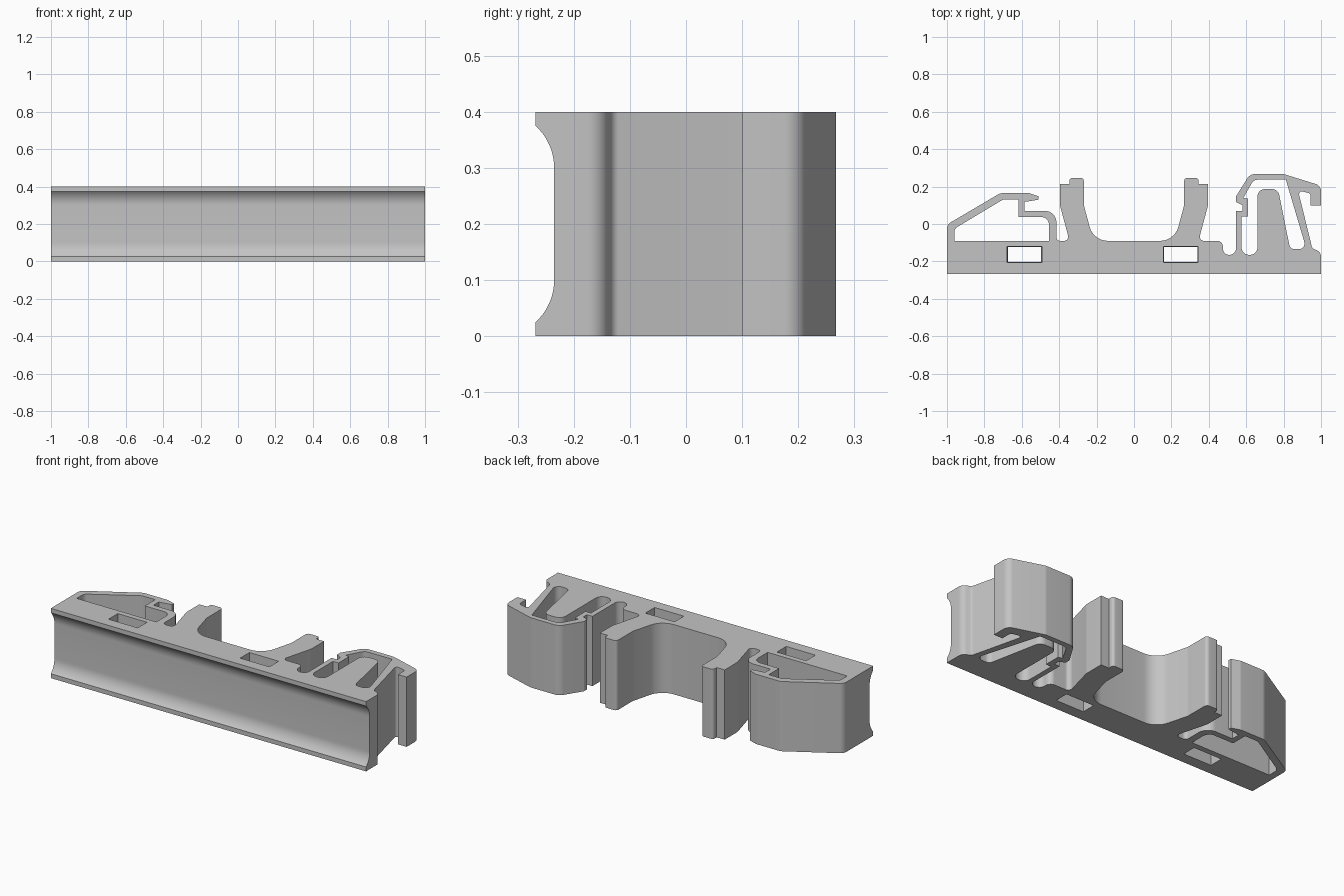
import bpy
import bmesh
from math import tan
from mathutils import Vector

HEIGHT = 0.4

if "Cube" in bpy.data.objects:
    bpy.data.objects.remove(bpy.data.objects["Cube"], do_unlink=True)

plastic = bpy.data.materials.new("grey plastic")
plastic.use_nodes = True
grey = (0.55, 0.55, 0.55, 1)
plastic.diffuse_color = grey
plastic.node_tree.nodes["Principled BSDF"].inputs["Base Color"].default_value = grey


def rounded(corners, steps=7):
    """Turn (x, y[, radius]) corners into a loop with filleted corners."""
    loop = []
    count = len(corners)
    for i, corner in enumerate(corners):
        point = Vector(corner[:2])
        if len(corner) < 3:
            loop.append(point)
            continue
        before = Vector(corners[i - 1][:2]) - point
        after = Vector(corners[(i + 1) % count][:2]) - point
        half = before.angle(after) / 2
        reach = min(corner[2] / tan(half), before.length * 0.49, after.length * 0.49)
        radius = reach * tan(half)
        before.normalize()
        after.normalize()
        centre = point + (before + after).normalized() * (reach ** 2 + radius ** 2) ** 0.5
        start = point + before * reach - centre
        end = point + after * reach - centre
        for k in range(steps + 1):
            spoke = start.lerp(end, k / steps).normalized()
            loop.append(centre + spoke * radius)
    return loop


def add_prism(name, loop, low, high, to_world, taper=1.0):
    """Extrude a closed loop between two levels; taper scales the low end."""
    middle = sum(loop, Vector((0, 0))) / len(loop)
    bm = bmesh.new()
    bottom = [bm.verts.new(to_world(middle + (p - middle) * taper, low)) for p in loop]
    top = [bm.verts.new(to_world(p, high)) for p in loop]
    bm.faces.new(bottom[::-1])
    bm.faces.new(top)
    for i in range(len(loop)):
        j = (i + 1) % len(loop)
        bm.faces.new((bottom[i], bottom[j], top[j], top[i]))
    bmesh.ops.recalc_face_normals(bm, faces=bm.faces)
    mesh = bpy.data.meshes.new(name)
    bm.to_mesh(mesh)
    bm.free()
    mesh.materials.append(plastic)
    obj = bpy.data.objects.new(name, mesh)
    bpy.context.collection.objects.link(obj)
    return obj


def upright(p, level):
    return Vector((p.x, p.y, level))


def sideways(p, level):
    return Vector((level, p.x, p.y))


# Outline sections, running round the part from the front edge
front_edge = [(-1, -0.268), (1, -0.268)]
spring_clip = [
    (1, -0.15, 0.04), (0.953, -0.13, 0.02), (0.877, 0.18, 0.015),
    (0.945, 0.163, 0.02), (0.945, 0.1), (1, 0.1), (1, 0.205, 0.04),
    (0.8, 0.267, 0.04), (0.62, 0.267, 0.05), (0.545, 0.147), (0.545, 0.118),
    (0.58, 0.1), (0.58, 0.07), (0.545, 0.07),
    (0.545, -0.165, 0.034), (0.475, -0.165, 0.034), (0.475, -0.09, 0.03),
]
post = [
    (0.345, -0.09, 0.022), (0.396, 0.1, 0.06), (0.396, 0.215), (0.345, 0.215),
    (0.345, 0.247, 0.018), (0.268, 0.247, 0.018), (0.268, 0.1, 0.06),
    (0.217, -0.09, 0.1),
]
mirrored_post = [(-x, *rest) for x, *rest in reversed(post)]
latch_arm = [
    (-0.415, -0.09, 0.02), (-0.415, 0.07, 0.06), (-0.585, 0.07), (-0.585, 0.118),
    (-0.51, 0.13), (-0.51, 0.148), (-0.56, 0.165, 0.03), (-0.715, 0.165, 0.05),
    (-1, -0.003, 0.04),
]
outline = rounded(front_edge + spring_clip + post + mirrored_post + latch_arm)
body = add_prism("clip_body", outline, 0, HEIGHT, upright)

# Enclosed pockets behind the latch arm and around the spring tongue
latch_pocket = [
    (-0.96, -0.09), (-0.455, -0.09), (-0.455, 0.037, 0.04), (-0.617, 0.037),
    (-0.617, 0.131), (-0.7, 0.131, 0.04), (-0.96, -0.025, 0.03),
]
spring_pocket = [
    (0.575, -0.165, 0.04), (0.66, -0.165, 0.04), (0.66, 0.187, 0.04),
    (0.77, 0.187, 0.04), (0.835, -0.135, 0.03), (0.922, -0.135, 0.03),
    (0.812, 0.237), (0.64, 0.237, 0.04), (0.585, 0.14), (0.61, 0.135),
    (0.61, 0.04), (0.575, 0.04),
]
cutters = [
    add_prism("latch_pocket_cutter", rounded(latch_pocket), -0.1, 0.5, upright),
    add_prism("spring_pocket_cutter", rounded(spring_pocket), -0.1, 0.5, upright),
]

# Two rectangular slots through the base
for x in (-0.585, 0.25):
    slot = [Vector((x + sx * 0.093, -0.163 + sy * 0.042))
            for sx, sy in ((-1, -1), (1, -1), (1, 1), (-1, 1))]
    cutters.append(add_prism("slot_cutter", slot, -0.01, HEIGHT + 0.01, upright, 0.95))

# Shallow groove with curved flanks along the front
radius = 0.102
flank = []
for k in range(9):
    rise = 0.08 * k / 8
    flank.append((-0.235 - radius + (radius ** 2 - rise ** 2) ** 0.5, 0.3 + rise))
flank.append((-0.4, flank[-1][1]))
groove = flank + [(y, HEIGHT - z) for y, z in reversed(flank)]
cutters.append(add_prism("groove_cutter", [Vector(p) for p in groove], -1.1, 1.1, sideways))

# Cut everything out, then drop the cutters
bpy.context.view_layer.objects.active = body
for cutter in cutters:
    cutter.hide_render = True
    cut = body.modifiers.new(cutter.name, "BOOLEAN")
    cut.operation = "DIFFERENCE"
    cut.solver = "EXACT"
    cut.object = cutter
    bpy.ops.object.modifier_apply(modifier=cut.name)
for cutter in cutters:
    bpy.data.objects.remove(cutter, do_unlink=True)

bpy.ops.object.select_all(action="DESELECT")
body.select_set(True)
bpy.ops.object.shade_smooth_by_angle(angle=0.5)
